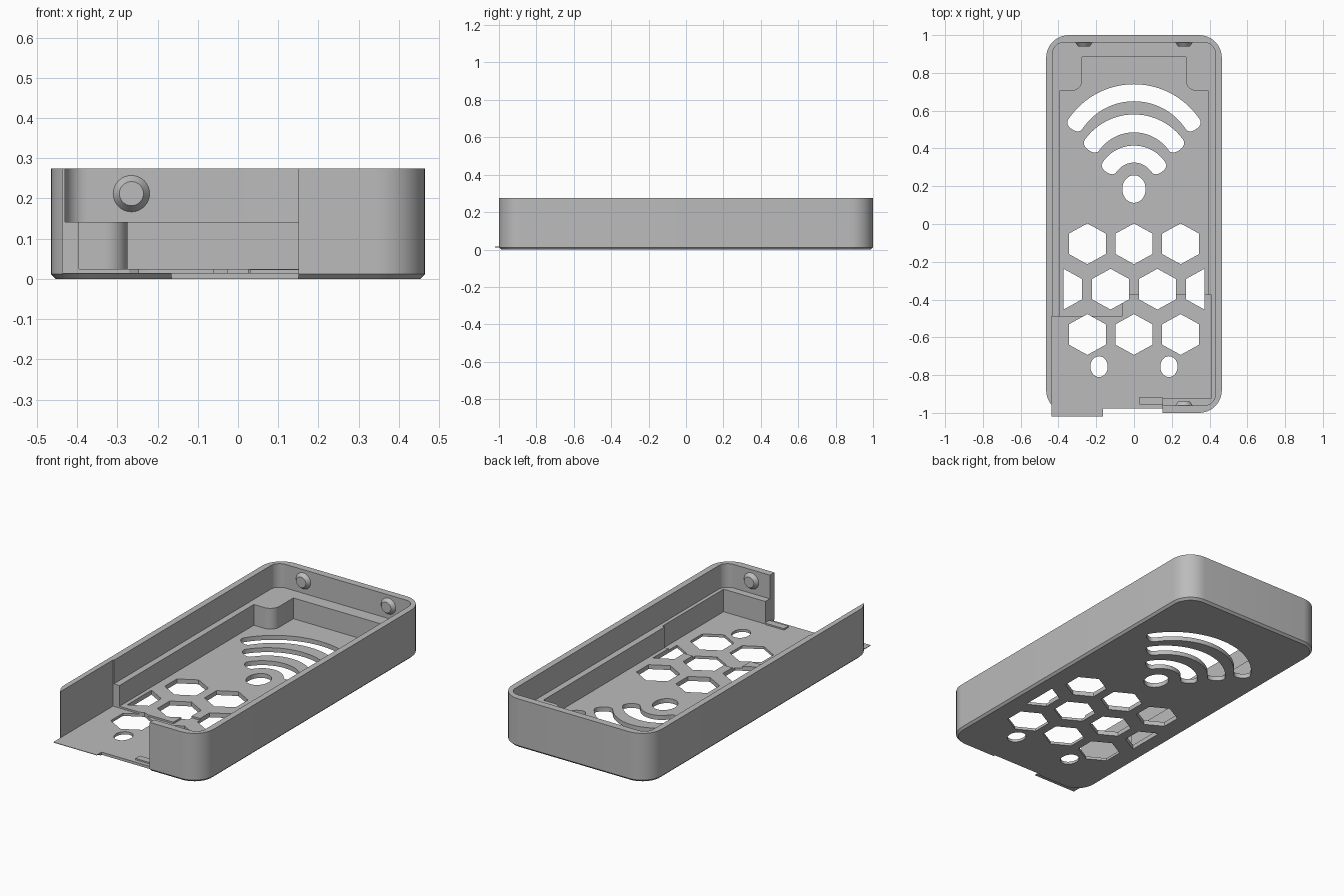
import bpy, bmesh
from math import sin, cos, tan, pi, radians
from mathutils import Vector, Matrix
from mathutils.geometry import delaunay_2d_cdt

cube = bpy.data.objects.get("Cube")
if cube:
    bpy.data.objects.remove(cube, do_unlink=True)

grey = bpy.data.materials.new("plain grey")
grey.use_nodes = True
grey.diffuse_color = (0.5, 0.5, 0.5, 1)
grey.node_tree.nodes["Principled BSDF"].inputs["Base Color"].default_value = (0.5, 0.5, 0.5, 1)


def add_object(name, mesh):
    """Link a mesh as a grey object, smooth with sharp edges kept."""
    mesh.materials.append(grey)
    obj = bpy.data.objects.new(name, mesh)
    bpy.context.collection.objects.link(obj)
    bpy.ops.object.select_all(action="DESELECT")
    obj.select_set(True)
    bpy.context.view_layer.objects.active = obj
    bpy.ops.object.shade_smooth_by_angle(angle=radians(30))


def fillet(corners, steps=10):
    """Round each (x, y, radius) corner of an outline."""
    out = []
    for i, (x, y, r) in enumerate(corners):
        p = Vector((x, y))
        if r == 0:
            out.append(p)
            continue
        a = (Vector(corners[i - 1][:2]) - p).normalized()
        b = (Vector(corners[(i + 1) % len(corners)][:2]) - p).normalized()
        half = a.angle(b) / 2
        centre = p + (a + b).normalized() * (r / sin(half))
        start = p + a * (r / tan(half)) - centre
        end = p + b * (r / tan(half)) - centre
        for k in range(steps + 1):
            t = k / steps
            out.append(centre + (start * cos(t * pi / 2) + end * sin(t * pi / 2)))
    return out


def rect(x0, x1, y0, y1, r=0):
    return fillet([(x0, y0, r), (x1, y0, r), (x1, y1, r), (x0, y1, r)])


def shell_outline(inset):
    return rect(inset - 0.465, 0.465 - inset, inset - 1, 1 - inset, 0.12 - inset)


def ellipse(cx, cy, rx, ry, n=32):
    return [Vector((cx + rx * cos(2 * pi * k / n), cy + ry * sin(2 * pi * k / n))) for k in range(n)]


def arc_slot(cy, inner, outer, degrees, n=24):
    """Curved slot with softly rounded ends."""
    h = radians(degrees)

    def edge(r, a):
        return Vector((r * sin(a), cy + r * cos(a)))

    def cap(side):
        mid, half = (inner + outer) / 2, (outer - inner) / 2
        tangent = Vector((side * cos(h), -sin(h)))
        radial = Vector((side * sin(h), cos(h)))
        angles = [pi * k / 10 for k in range(1, 10)]
        return [edge(mid, side * h) + radial * (half * side * cos(a))
                + tangent * (0.035 * sin(a) ** 0.7) for a in angles]

    top = [edge(outer, -h + 2 * h * k / n) for k in range(n + 1)]
    back = [edge(inner, h - 2 * h * k / n) for k in range(n + 1)]
    return top + cap(1) + back + cap(-1)


def inside(p, poly):
    hit = False
    for a, b in zip(poly, poly[1:] + poly[:1]):
        if (a.y > p.y) != (b.y > p.y) and p.x < a.x + (p.y - a.y) * (b.x - a.x) / (b.y - a.y):
            hit = not hit
    return hit


# Outlines of the shell and its cavities
outer, rim, rim_mid = (shell_outline(d) for d in (0, 0.012, 0.006))
upper = rect(-0.43, 0.43, -0.96, 0.96, 0.055)
half = [(0.395, -0.92, 0), (0.395, 0.705, 0), (0.275, 0.705, 0.055), (0.275, 0.885, 0)]
lower = fillet(half + [(-x, y, r) for x, y, r in reversed(half)])
pocket = rect(-0.06, 0.41, -0.92, -0.375)
open_corner = rect(-0.436, 0.15, -1.02, -0.49)
rib = rect(0.03, 0.15, -0.955, -0.915)

# Openings: connector notch, curved slots, dots and honeycomb
holes = [rect(-0.165, 0.15, -1.02, -0.978), ellipse(0, 0.185, 0.062, 0.073),
         arc_slot(0.322, 0.328, 0.418, 56), arc_slot(0.26, 0.225, 0.32, 54),
         arc_slot(0.215, 0.11, 0.2, 55)]
holes += [ellipse(s * 0.185, -0.755, 0.046, 0.055) for s in (-1, 1)]
edge_x = 0.373
for cy, centres in ((-0.105, (-0.247, 0, 0.247)), (-0.345, (-edge_x, -0.124, 0.124, edge_x)),
                    (-0.585, (-0.247, 0, 0.247))):
    for cx in centres:
        hexagon = [Vector((cx + 0.113 * sin(k * pi / 3), cy + 0.108 * cos(k * pi / 3)))
                   for k in range(6)]
        holes.append([p for p in hexagon if abs(p.x) < edge_x + 0.001])

# Height of each region, first match wins
levels = [(h, 0) for h in holes] + [(rib, 0.023), (open_corner, 0.015), (pocket, 0.015),
                                    (lower, 0.025), (upper, 0.142), (outer, 0.275)]


def height(p):
    return next((z for poly, z in levels if inside(p, poly)), 0)


def build_tray():
    """Split the plan along every outline, then raise each region to its height."""
    points, lines = [], []
    for poly in [rim] + [poly for poly, z in levels]:
        first, n = len(points), len(poly)
        points += poly
        lines += [(first + k, first + (k + 1) % n) for k in range(n)]
    plan, _, tris, *_ = delaunay_2d_cdt(points, lines, [], 0, 1e-5)
    base = [0 if inside(p, rim_mid) else 0.012 for p in plan]
    index, faces, sides = {}, [], {}

    def vert(i, z):
        return index.setdefault((i, z), len(index))

    for tri in tris:
        a, b, c = (plan[i] for i in tri)
        if (b - a).cross(c - a) < 0:
            tri = tri[::-1]
        z = height((a + b + c) / 3)
        if z:
            faces.append([vert(i, z) for i in tri])
            faces.append([vert(i, base[i]) for i in reversed(tri)])
            for k in range(3):
                sides[tri[k], tri[(k + 1) % 3]] = z
    for (i, j), z in sides.items():
        low = sides.get((j, i))
        if low is None or low < z:
            zi, zj = (base[i], base[j]) if low is None else (low, low)
            faces.append([vert(i, zi), vert(j, zj), vert(j, z), vert(i, z)])
    mesh = bpy.data.meshes.new("tray")
    mesh.from_pydata([(plan[i].x, plan[i].y, z) for i, z in index], [], faces)
    mesh.validate()
    add_object("tray", mesh)


build_tray()

# Snap studs on the end walls
for name, x, y, turn in (("back_left_stud", 0.265, 0.96, 1), ("back_right_stud", -0.265, 0.96, 1),
                         ("front_stud", 0.265, -0.96, -1)):
    bm = bmesh.new()
    bmesh.ops.create_cone(bm, cap_ends=True, segments=32, radius1=0.046, radius2=0.03, depth=0.022)
    bm.transform(Matrix.Translation((x, y - turn * 0.01, 0.212)) @ Matrix.Rotation(turn * pi / 2, 4, "X"))
    stud = bpy.data.meshes.new(name)
    bm.to_mesh(stud)
    bm.free()
    add_object(name, stud)
